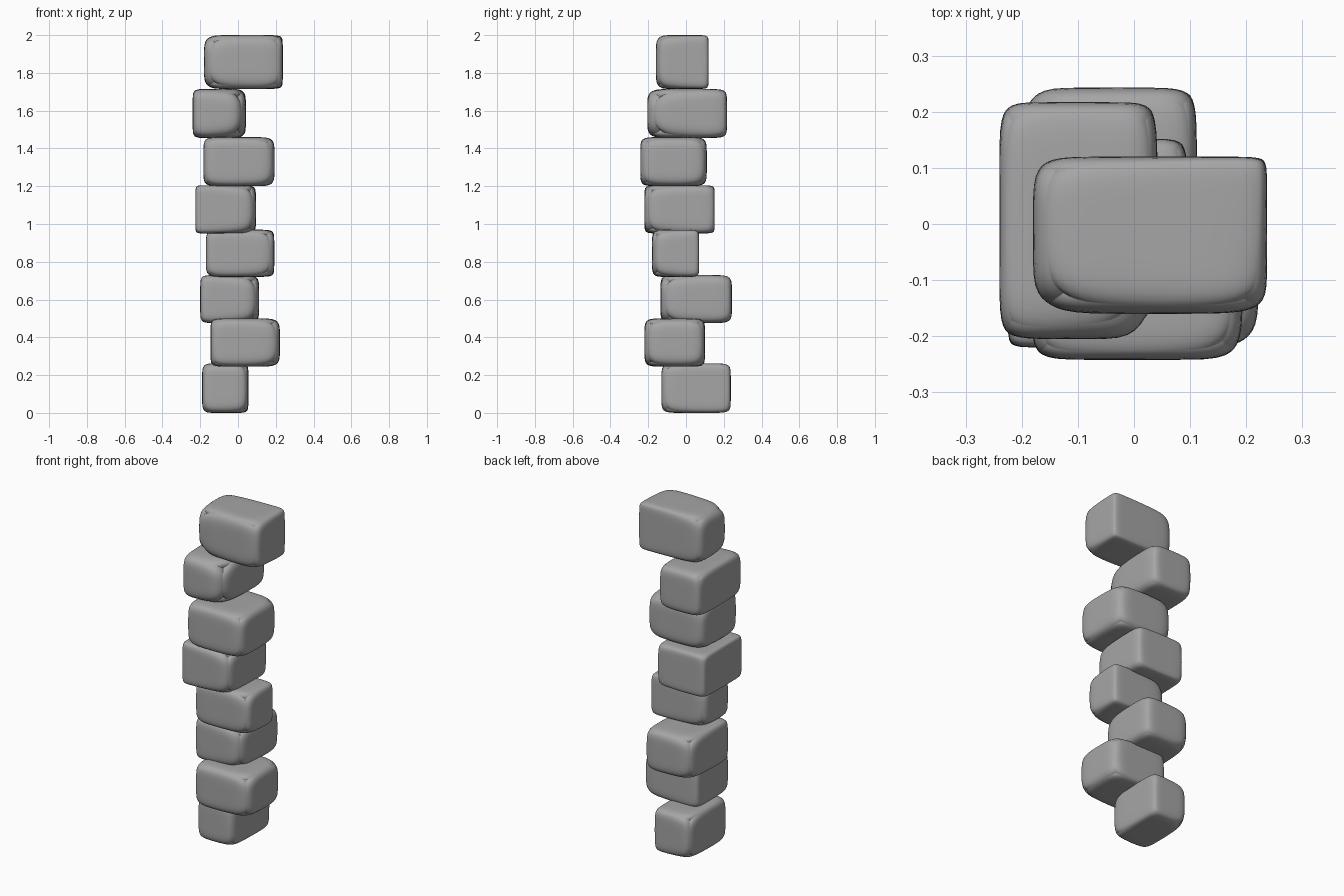
import bpy, bmesh, math
from mathutils import Vector

if "Cube" in bpy.data.objects:
    bpy.data.objects.remove(bpy.data.objects["Cube"])

# each stone: x range, y range, z range
BOUNDS = [
    (-.19, .055, -.13, .237, .00, .262),
    (-.145, .222, -.22, .10, .245, .50),
    (-.20, .112, -.135, .243, .475, .73),
    (-.17, .192, -.18, .07, .72, .97),
    (-.225, .095, -.22, .152, .95, 1.205),
    (-.183, .193, -.242, .11, 1.20, 1.46),
    (-.24, .042, -.205, .217, 1.455, 1.715),
    (-.18, .237, -.16, .12, 1.715, 2.0),
]
# rounding of the front-left, front-right, back-left, back-right edges
ROUNDING = [
    (.04, .05, .06, .03), (.04, .06, .03, .05), (.03, .07, .06, .04),
    (.04, .06, .06, .025), (.02, .06, .025, .03), (.04, .05, .05, .05),
    (.04, .09, .04, .04), (.07, .05, .05, .02),
]

# dark grey stone
grey = bpy.data.materials.new("dark_grey")
grey.diffuse_color = (.38, .38, .38, 1)
grey.use_nodes = True
grey.node_tree.nodes["Principled BSDF"].inputs["Base Color"].default_value = grey.diffuse_color


def stone(name, b, r4):
    lo, hi = Vector(b[0::2]), Vector(b[1::2])
    mid, half = (lo + hi) / 2, (hi - lo) / 2
    bm = bmesh.new()
    bmesh.ops.create_cube(bm, size=2)
    bmesh.ops.subdivide_edges(bm, edges=bm.edges[:], cuts=17, use_grid_fill=True)
    for v in bm.verts:
        # denser rows near the edges
        u = Vector([math.sin(c * math.pi / 2) for c in v.co])
        s, t = (u.x + 1) / 2, (u.y + 1) / 2
        r = ((r4[0] * (1 - s) + r4[1] * s) * (1 - t)
             + (r4[2] * (1 - s) + r4[3] * s) * t)
        # corners are worn more than the edges
        r *= 1 + 0.35 * (u.x * u.y * u.z) ** 2
        # soft box: the exponent sets how sharp the edges are
        p = math.log(2) / -math.log(1 - 0.293 * r / 0.155)
        u /= sum(abs(c) ** p for c in u) ** (1 / p)
        v.co = mid + u * half
    bmesh.ops.recalc_face_normals(bm, faces=bm.faces[:])
    for f in bm.faces:
        f.smooth = True
    me = bpy.data.meshes.new(name)
    bm.to_mesh(me)
    bm.free()
    me.materials.append(grey)
    bpy.context.collection.objects.link(bpy.data.objects.new(name, me))


# stack from the ground up
for i, (b, r4) in enumerate(zip(BOUNDS, ROUNDING)):
    stone(f"stone_{i + 1}", b, r4)
